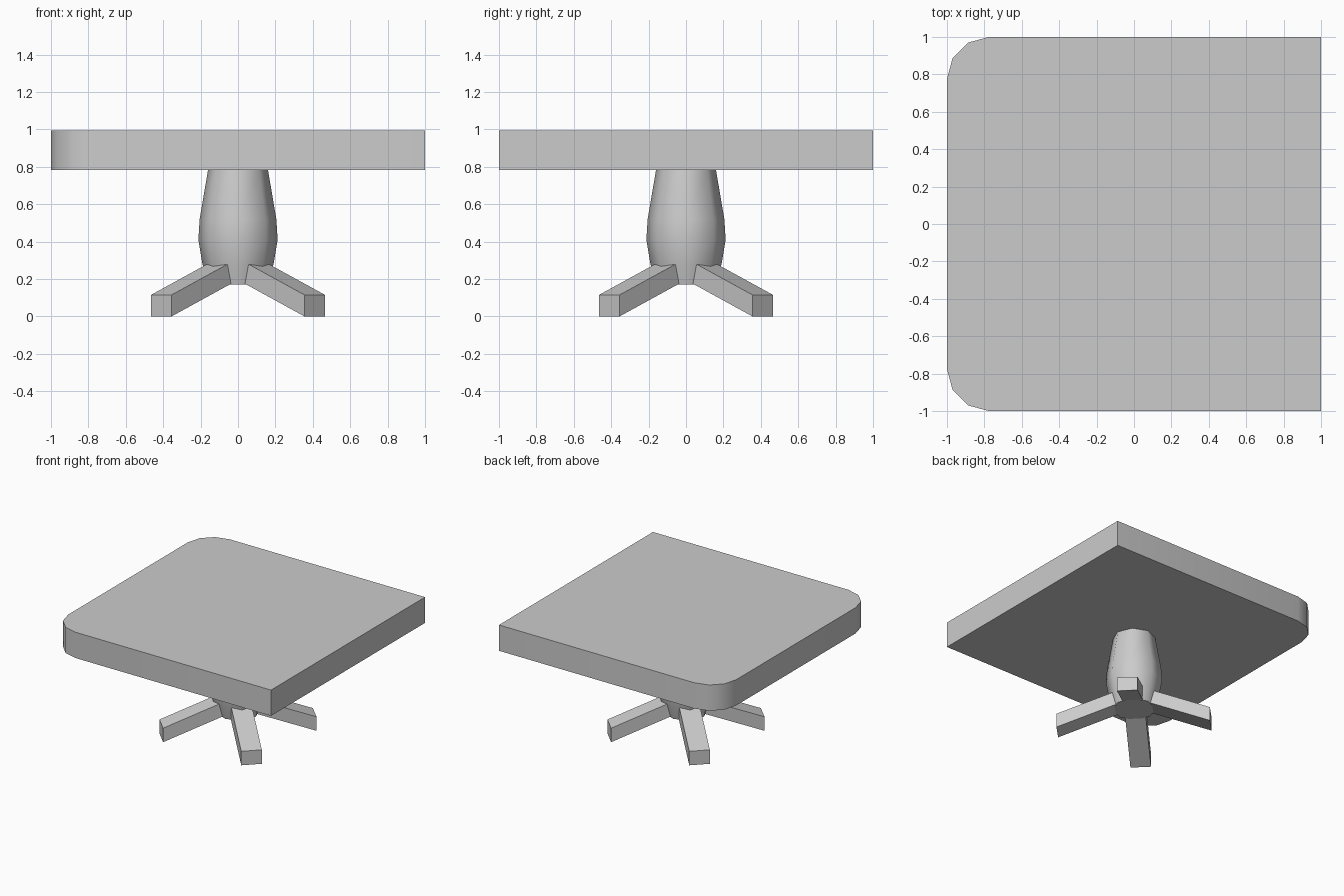
import bpy, bmesh
from math import cos, sin, pi, radians

if "Cube" in bpy.data.objects:
    bpy.data.objects.remove(bpy.data.objects["Cube"])


def make_object(name, bm):
    bmesh.ops.recalc_face_normals(bm, faces=bm.faces)
    mesh = bpy.data.meshes.new(name)
    bm.to_mesh(mesh)
    bm.free()
    obj = bpy.data.objects.new(name, mesh)
    bpy.context.collection.objects.link(obj)
    return obj


def prism(name, points, offset):
    """Extrude a closed outline of 3D points along an offset."""
    bm = bmesh.new()
    face = bm.faces.new([bm.verts.new(p) for p in points])
    out = bmesh.ops.extrude_face_region(bm, geom=[face])
    verts = [g for g in out["geom"] if isinstance(g, bmesh.types.BMVert)]
    bmesh.ops.translate(bm, verts=verts, vec=offset)
    return make_object(name, bm)


def smooth(obj, angle):
    bpy.ops.object.select_all(action="DESELECT")
    obj.select_set(True)
    bpy.context.view_layer.objects.active = obj
    bpy.ops.object.shade_smooth_by_angle(angle=radians(angle))


# Table top: square slab with the two left corners rounded
R = 0.225
outline = [(1, -1), (1, 1)]
for cy, start in ((1 - R, 90), (R - 1, 180)):
    for i in range(4):
        a = radians(start + 30 * i)
        outline.append((R - 1 + R * cos(a), cy + R * sin(a)))
top = prism("table_top", [(x, y, 0.783) for x, y in outline], (0, 0, 0.212))
smooth(top, 40)

# Pedestal: eight-sided vase-shaped column
SIDES = 8
profile = [(0.162, 0.17), (0.19, 0.28), (0.212, 0.41), (0.205, 0.52), (0.16, 0.785)]
bm = bmesh.new()
rings = [[bm.verts.new((r * cos(2 * pi * i / SIDES), r * sin(2 * pi * i / SIDES), z))
          for i in range(SIDES)] for r, z in profile]
for lo, hi in zip(rings, rings[1:]):
    for i in range(SIDES):
        j = (i + 1) % SIDES
        bm.faces.new((lo[i], lo[j], hi[j], hi[i]))
bm.faces.new(rings[0])
bm.faces.new(rings[-1])
smooth(make_object("pedestal", bm), 55)

# Four sloping legs on the diagonals
W = 0.0778
side = [(0.58, 0), (0.58, 0.115), (0.08, 0.309), (0.08, 0.194)]
for k in range(4):
    leg = prism(f"leg_{k + 1}", [(r, -W, z) for r, z in side], (0, 2 * W, 0))
    leg.rotation_euler.z = pi / 4 + k * pi / 2
